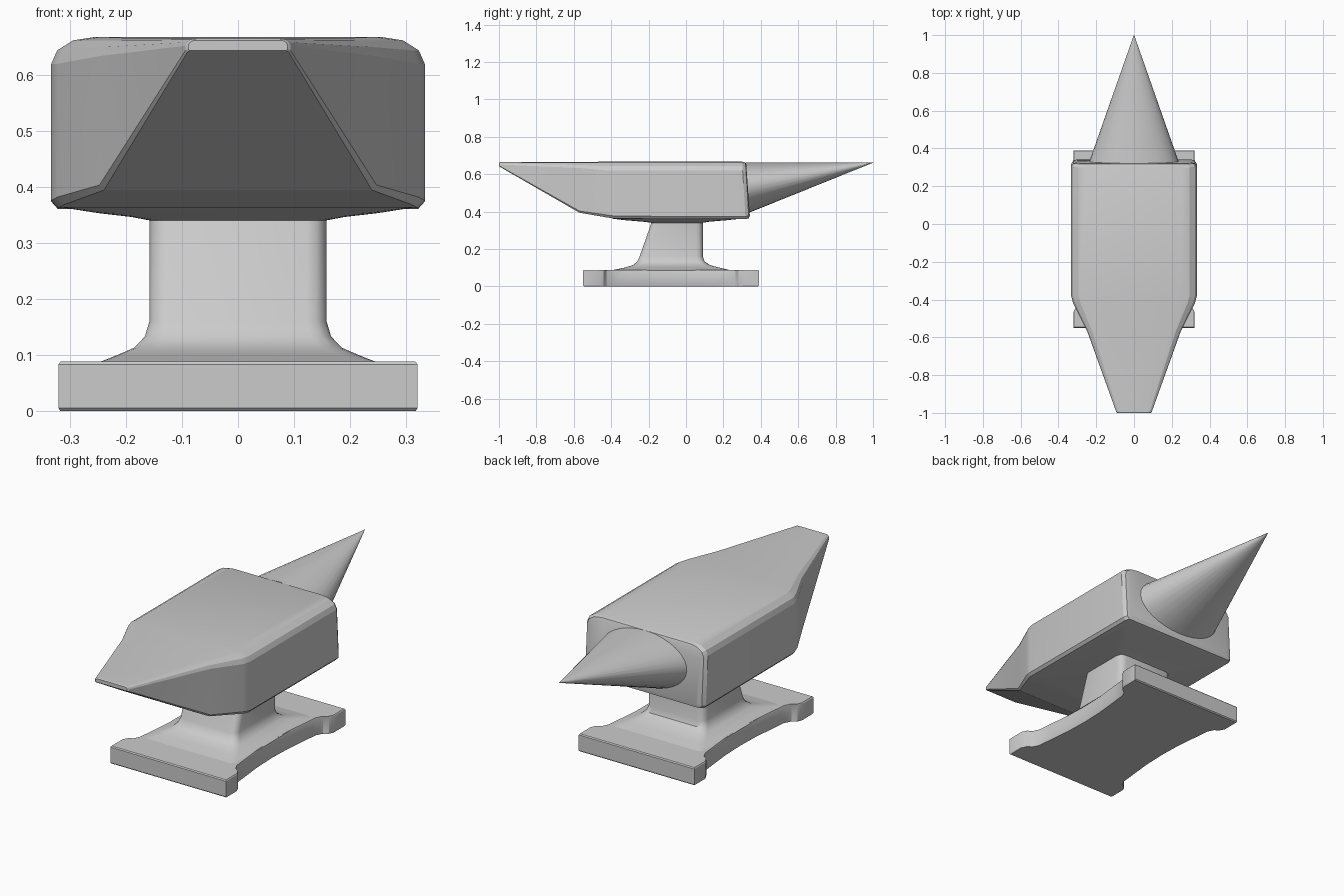
import bpy
import bmesh
import math

cube = bpy.data.objects.get("Cube")
if cube:
    bpy.data.objects.remove(cube, do_unlink=True)

steel = bpy.data.materials.new("grey steel")
steel.use_nodes = True
steel.diffuse_color = (0.6, 0.6, 0.6, 1)
steel.node_tree.nodes["Principled BSDF"].inputs["Base Color"].default_value = (0.6, 0.6, 0.6, 1)


def loft(name, rings, smooth_angle=20):
    """Skin a list of equal-length point rings and cap both ends."""
    bm = bmesh.new()
    loops = [[bm.verts.new(p) for p in ring] for ring in rings]
    n = len(loops[0])
    for a, b in zip(loops, loops[1:]):
        for i in range(n):
            j = (i + 1) % n
            bm.faces.new((a[i], a[j], b[j], b[i]))
    bm.faces.new(loops[0])
    bm.faces.new(loops[-1])
    bmesh.ops.remove_doubles(bm, verts=bm.verts, dist=0.0001)
    bmesh.ops.recalc_face_normals(bm, faces=bm.faces)
    mesh = bpy.data.meshes.new(name)
    bm.to_mesh(mesh)
    bm.free()
    mesh.materials.append(steel)
    obj = bpy.data.objects.new(name, mesh)
    bpy.context.collection.objects.link(obj)
    bpy.ops.object.select_all(action="DESELECT")
    obj.select_set(True)
    bpy.context.view_layer.objects.active = obj
    bpy.ops.object.shade_smooth_by_angle(angle=math.radians(smooth_angle))
    return obj


def mirror_x(half):
    return half + [(-x, *rest) for x, *rest in reversed(half)]


# Foot plate: straight ends, scooped long sides
quarter = [(0.32, 0.47), (0.32, 0.385), (0.308, 0.36), (0.285, 0.345),
           (0.27, 0.315), (0.262, 0.24), (0.25, 0.12)]
side = [(x, -y) for x, y in quarter] + [(0.246, 0)] + quarter[::-1]
plan = mirror_x(side)
foot_rings = [[(x * s, y * s - 0.08, z) for x, y in plan]
              for s, z in ((0.99, 0), (1, 0.005), (1, 0.083), (0.99, 0.088))]
loft("foot_plate", foot_rings, 30)


# Waist: rounded rectangles flaring into the foot and the body
def rounded_rect(hw, y0, y1, z, r):
    pts = []
    for cx, cy, start in ((hw - r, y1 - r, 0), (r - hw, y1 - r, 90),
                          (r - hw, y0 + r, 180), (hw - r, y0 + r, 270)):
        for k in range(4):
            a = math.radians(start + 30 * k)
            pts.append((cx + r * math.cos(a), cy + r * math.sin(a), z))
    return pts


waist = [(0.25, -0.40, 0.24, 0.086, 0.02), (0.215, -0.33, 0.18, 0.100, 0.03),
         (0.185, -0.285, 0.13, 0.113, 0.035), (0.166, -0.26, 0.10, 0.133, 0.035),
         (0.158, -0.248, 0.09, 0.16, 0.035), (0.158, -0.185, 0.09, 0.34, 0.035),
         (0.19, -0.23, 0.125, 0.346, 0.03), (0.25, -0.32, 0.21, 0.353, 0.03),
         (0.32, -0.41, 0.315, 0.364, 0.02)]
loft("waist", [rounded_rect(*w) for w in waist], 35)


# Body and heel: cross-sections from the back face to the heel tip
def section(y, w, zb, zt, r, lean=0.0):
    half = [(w - 0.4 * r, zb), (w, zb + 0.45 * r), (w, zt - 1.6 * r),
            (w - 0.35 * r, zt - 0.8 * r), (w - 1.3 * r, zt - 0.2 * r), (w - 2.6 * r, zt)]
    return [(x, y + lean * (zt - z), z) for x, z in mirror_x(half)]


body = [(0.322, 0.305, 0.378, 0.655, 0.03, 0.07),
        (0.318, 0.322, 0.364, 0.662, 0.03, 0.06),
        (0.30, 0.333, 0.360, 0.667, 0.03, 0.06),
        (-0.38, 0.333, 0.362, 0.667, 0.03),
        (-0.42, 0.322, 0.368, 0.667, 0.03),
        (-0.57, 0.247, 0.394, 0.665, 0.02),
        (-0.995, 0.094, 0.639, 0.664, 0.008),
        (-1.0, 0.088, 0.643, 0.661, 0.005)]
loft("body_and_heel", [section(*b) for b in body], 20)

# Horn: slanted cone with a level top line
SIDES = 32
turns = [2 * math.pi * i / SIDES for i in range(SIDES)]
horn_base = [(0.24 * math.cos(a), 0.32, 0.525 + 0.138 * math.sin(a)) for a in turns]
horn_tip = [(0.001 * math.cos(a), 1.0, 0.662 + 0.001 * math.sin(a)) for a in turns]
loft("horn", [horn_base, horn_tip], 20)
